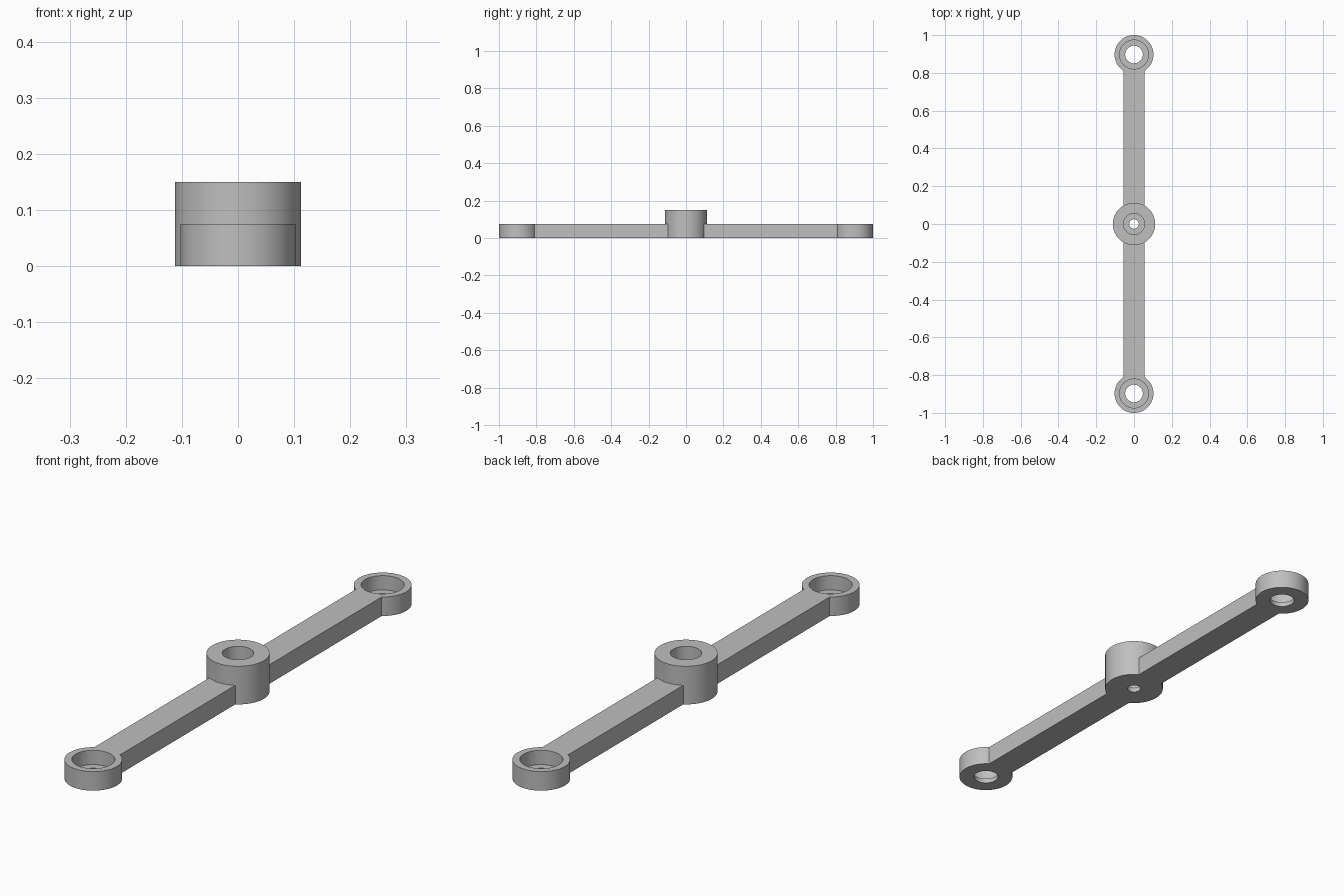
import bpy, bmesh, math

cube = bpy.data.objects.get("Cube")
if cube:
    bpy.data.objects.remove(cube, do_unlink=True)

UNIT = 2 / 107          # one design unit, the whole bar is 107 long
SEGMENTS = 96
FLOOR = 1               # thickness left under each counterbore
ARM_HEIGHT, ARM_HALF_WIDTH = 4, 3
HUB_RADIUS, END_RADIUS, END_Y = 6, 5.5, 48

grey = bpy.data.materials.new("light grey")
grey.use_nodes = True
colour = (0.52, 0.52, 0.52, 1)
grey.diffuse_color = colour
grey.node_tree.nodes["Principled BSDF"].inputs["Base Color"].default_value = colour


def finish(name, bm):
    """Turn a bmesh into a shaded, coloured object."""
    bmesh.ops.scale(bm, vec=(UNIT, UNIT, UNIT), verts=bm.verts)
    bmesh.ops.recalc_face_normals(bm, faces=bm.faces)
    mesh = bpy.data.meshes.new(name)
    bm.to_mesh(mesh)
    bm.free()
    mesh.materials.append(grey)
    obj = bpy.data.objects.new(name, mesh)
    bpy.context.collection.objects.link(obj)
    bpy.ops.object.select_all(action="DESELECT")
    obj.select_set(True)
    bpy.context.view_layer.objects.active = obj
    bpy.ops.object.shade_smooth_by_angle(angle=math.radians(30))


def bored_boss(name, y, radius, height, bore, hole):
    """Turned ring with a counterbore from above and a smaller through hole."""
    profile = [(hole, 0), (radius, 0), (radius, height),
               (bore, height), (bore, FLOOR), (hole, FLOOR)]
    bm = bmesh.new()
    rings = []
    for i in range(SEGMENTS):
        a = math.tau * i / SEGMENTS
        rings.append([bm.verts.new((r * math.cos(a), y + r * math.sin(a), z))
                      for r, z in profile])
    for i, ring in enumerate(rings):
        following = rings[(i + 1) % SEGMENTS]
        for j in range(len(profile)):
            k = (j + 1) % len(profile)
            bm.faces.new((ring[j], following[j], following[k], ring[k]))
    finish(name, bm)


def arm(name, side):
    """Flat bar whose ends are curved to seat against the hub and end ring."""
    steps = 16
    outline = []
    for radius, centre, way in ((HUB_RADIUS, 0, 1), (END_RADIUS, END_Y, -1)):
        radius *= 0.998
        for i in range(steps + 1):
            x = way * ARM_HALF_WIDTH * (2 * i / steps - 1)
            outline.append((x, side * (centre + way * math.sqrt(radius**2 - x**2))))
    bm = bmesh.new()
    low = [bm.verts.new((x, y, 0)) for x, y in outline]
    high = [bm.verts.new((x, y, ARM_HEIGHT)) for x, y in outline]
    bm.faces.new(low)
    bm.faces.new(high)
    # Long side walls only; the curved ends sit inside the rings
    for i in (steps, len(outline) - 1):
        j = (i + 1) % len(outline)
        bm.faces.new((low[i], low[j], high[j], high[i]))
    bmesh.ops.recalc_face_normals(bm, faces=bm.faces)
    finish(name, bm)


# Tall centre hub, then a matching arm and end ring on each side
bored_boss("centre_hub", 0, HUB_RADIUS, 8, 3, 1.35)
for label, side in (("front", -1), ("back", 1)):
    arm(label + "_arm", side)
    bored_boss(label + "_end_ring", side * END_Y, END_RADIUS, ARM_HEIGHT, 4.1, 2.5)
